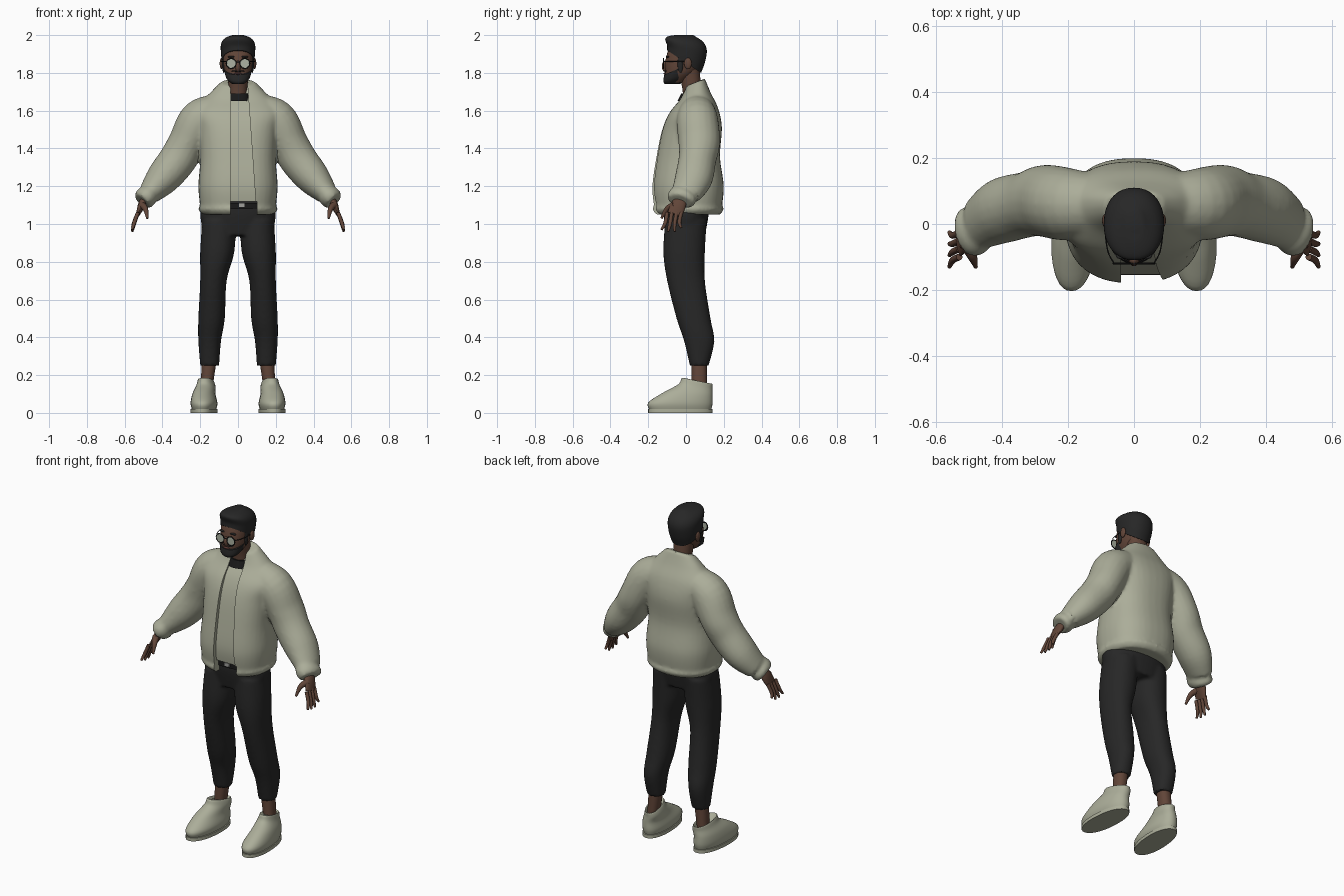
import bpy, bmesh, math
from mathutils import Vector

if "Cube" in bpy.data.objects:
    bpy.data.objects.remove(bpy.data.objects["Cube"])


def material(name, *rgb):
    m = bpy.data.materials.new(name)
    m.use_nodes = True
    m.diffuse_color = (*rgb, 1)
    bsdf = m.node_tree.nodes["Principled BSDF"]
    bsdf.inputs["Base Color"].default_value = (*rgb, 1)
    bsdf.inputs["Roughness"].default_value = .8
    return m


CLOTH = material("sage cloth", .41, .42, .32)
SKIN = material("brown skin", .12, .06, .04)
HAIR = material("black hair", .02, .02, .02)
CHARCOAL = material("charcoal trousers", .02, .02, .02)
LENS = material("pale lens", .42, .45, .37)
FRAME = material("dark frame", .01, .01, .01)
LIP = material("lip", .16, .06, .05)
METAL = material("buckle metal", .35, .35, .33)


def smooth_rows(rows, steps=5):
    """Pass a smooth spline through the given rows of numbers."""
    rows = [Vector(r) for r in rows]
    ends = [rows[0]] + rows + [rows[-1]]
    result = []
    for a, b, c, d in zip(ends, ends[1:], ends[2:], ends[3:]):
        for k in range(steps):
            t = k / steps
            bend = (a * 2 - b * 5 + c * 4 - d) * t + (b * 3 - a - c * 3 + d) * t * t
            result.append(b + (c - a + bend) * t / 2)
    return result + [rows[-1]]


def loft(name, rings, mat):
    """Closed surface through matching rings of points."""
    bm = bmesh.new()
    loops = [[bm.verts.new(p) for p in ring] for ring in rings]
    for low, high in zip(loops, loops[1:]):
        for i in range(len(low)):
            bm.faces.new((low[i - 1], low[i], high[i], high[i - 1]))
    bm.faces.new(loops[0])
    bm.faces.new(loops[-1])
    bmesh.ops.recalc_face_normals(bm, faces=bm.faces)
    mesh = bpy.data.meshes.new(name)
    bm.to_mesh(mesh)
    bm.free()
    mesh.materials.append(mat)
    ob = bpy.data.objects.new(name, mesh)
    bpy.context.collection.objects.link(ob)
    return ob


def angles(count):
    return [math.tau * i / count for i in range(count)]


def rounded(value, power):
    return math.copysign(abs(value) ** (2 / power), value)


def stack(name, rows, mat, side=1, tilt=(0, 0), shear=0, power=2.2):
    """Level rings from rows of z, centre x, centre y, half width, half depth.
    The tilt lifts the front of the first and last ring; shear turns the toe out."""
    rows = smooth_rows(rows)
    rings = []
    for i, (z, x, y, width, depth) in enumerate(rows):
        lift = tilt[0] + (tilt[1] - tilt[0]) * i / (len(rows) - 1)
        ring = []
        for a in angles(36):
            across, ahead = rounded(math.sin(a), power), rounded(math.cos(a), power)
            ring.append((side * (x + width * across + shear * ahead), y - depth * ahead, z + lift * ahead))
        rings.append(ring)
    return loft(name, rings, mat)


def tube(name, rows, mat, side=1):
    """Sweep an ellipse along rows of x, y, z, radius fore-and-aft, radius across."""
    rows = smooth_rows(rows)
    path = [Vector((side * r[0], r[1], r[2])) for r in rows]
    rings = []
    for i, row in enumerate(rows):
        along = (path[min(i + 1, len(path) - 1)] - path[max(i - 1, 0)]).normalized()
        guide = Vector((0, 0, 1)) if abs(along.y) > .9 else Vector((0, 1, 0))
        u = (guide - along * along.dot(guide)).normalized()
        v = along.cross(u)
        rings.append([path[i] + u * row[3] * math.cos(a) + v * row[4] * math.sin(a) for a in angles(20)])
    return loft(name, rings, mat)


def finish(ob, name, mat, scale=(1, 1, 1)):
    ob.name, ob.scale = name, scale
    ob.data.materials.append(mat)
    return ob


def ball(name, location, scale, mat):
    bpy.ops.mesh.primitive_uv_sphere_add(segments=24, ring_count=12, radius=1, location=location)
    return finish(bpy.context.object, name, mat, scale)


def box(name, location, scale, mat):
    bpy.ops.mesh.primitive_cube_add(size=1, location=location)
    return finish(bpy.context.object, name, mat, scale)


def apply_modifiers(obs):
    bpy.ops.object.select_all(action="DESELECT")
    for ob in obs:
        ob.select_set(True)
    bpy.context.view_layer.objects.active = obs[0]
    bpy.ops.object.convert(target="MESH")


def fuse(name, obs):
    """Merge overlapping solids into one soft garment."""
    apply_modifiers(obs)
    bpy.ops.object.join()
    ob = bpy.context.object
    ob.name = name
    remesh = ob.modifiers.new("remesh", "REMESH")
    remesh.mode, remesh.voxel_size = "VOXEL", .01
    soften = ob.modifiers.new("soften", "SMOOTH")
    soften.factor, soften.iterations = .5, 5
    return ob


# Jacket: body, waistband, puffy sleeves and cuffs
body = [(1.09, 0, .01, .2, .18), (1.2, 0, .01, .21, .19), (1.35, 0, .01, .2, .17), (1.5, 0, .03, .21, .16),
        (1.6, 0, .04, .23, .13), (1.68, 0, .05, .16, .08), (1.75, 0, .05, .09, .05)]
jacket_parts = [
    stack("jacket_body", body, CLOTH, tilt=(0, -.02), power=2.4),
    stack("waistband", [(1.05, 0, .01, .19, .17), (1.08, 0, .01, .21, .19), (1.11, 0, .01, .19, .17)], CLOTH)]
for side in (-1, 1):
    jacket_parts.append(tube("sleeve", [
        (.1, .06, 1.6, .09, .09), (.2, .06, 1.55, .11, .11), (.27, .07, 1.43, .11, .1),
        (.32, .06, 1.34, .1, .1), (.4, .04, 1.24, .1, .09), (.47, 0, 1.16, .08, .06)], CLOTH, side))
    jacket_parts.append(tube("cuff", [
        (.47, 0, 1.16, .07, .05), (.49, -.02, 1.14, .08, .06), (.51, -.03, 1.12, .07, .05)], CLOTH, side))
jacket = fuse("jacket", jacket_parts)

# Open front: a shallow cut leaves the shirt, a deep notch below shows the belt
right_edge, left_edge, inset = -.04, .06, .025
slices = []
for z, x, y, width, depth in smooth_rows(body + [(1.85, 0, .05, .09, .03)]):
    edge, back = left_edge + (1.6 - z) * .07, y - depth + inset
    slices.append([(right_edge, -.3, z), (edge, -.3, z), (edge, back, z), (right_edge, back, z)])
cutters = [loft("opening_cutter", slices, CLOTH),
           box("notch_cutter", (.03, -.2, 1.06), (.14, .2, .12), CLOTH)]
for cutter in cutters:
    cutter.hide_render = True
    cut = jacket.modifiers.new("opening", "BOOLEAN")
    cut.operation, cut.object, cut.solver = "DIFFERENCE", cutter, "EXACT"
apply_modifiers([jacket])
for cutter in cutters:
    bpy.data.objects.remove(cutter)

# Trousers with belt and buckle
trouser_parts = [stack("hips", [(1.14, 0, 0, .17, .12), (1.05, 0, 0, .2, .12), (.94, 0, 0, .18, .1)], CHARCOAL)]
for side in (-1, 1):
    trouser_parts.append(stack("leg", [
        (1.02, .1, 0, .09, .11), (.85, .11, -.01, .09, .11), (.7, .13, 0, .07, .1),
        (.5, .14, .04, .07, .09), (.38, .15, .07, .06, .08), (.25, .15, .07, .05, .05)], CHARCOAL, side))
fuse("trousers", trouser_parts)
stack("belt", [(1.08, 0, 0, .19, .13), (1.11, 0, 0, .19, .13)], FRAME)
box("belt_buckle", (.02, -.13, 1.1), (.03, .01, .02), METAL)

# Head, neck and shirt collar
stack("neck", [(1.6, 0, .04, .05, .05), (1.72, 0, .03, .05, .05), (1.84, 0, .01, .06, .06)], SKIN)
stack("shirt_collar", [(1.65, 0, .03, .07, .075), (1.69, 0, .03, .06, .055)], FRAME)
stack("head", [(1.75, 0, -.06, .04, .05), (1.8, 0, -.03, .07, .08), (1.86, 0, -.01, .08, .1),
               (1.93, 0, 0, .08, .09), (1.98, 0, 0, .05, .06)], SKIN)
stack("hair", [(1.86, 0, -.01, .085, .09), (1.9, 0, 0, .09, .1), (1.95, 0, 0, .09, .11),
               (1.98, 0, 0, .07, .09), (2, 0, 0, .03, .04)], HAIR, tilt=(.06, 0))
stack("beard", [(1.74, 0, -.07, .03, .04), (1.77, 0, -.06, .06, .06), (1.82, 0, -.045, .075, .07)],
      HAIR, tilt=(0, -.03))
ball("nose", (0, -.11, 1.835), (.015, .018, .03), SKIN)
ball("lips", (0, -.11, 1.797), (.02, .01, .005), LIP)
ball("moustache", (0, -.1, 1.81), (.035, .015, .006), HAIR)
ball("glasses_bridge", (0, -.12, 1.857), (.012, .003, .003), FRAME)

# Paired parts
for side, label in ((-1, "right_"), (1, "left_")):
    # Face details and round glasses
    ball(label + "ear", (side * .087, .01, 1.85), (.01, .02, .03), SKIN)
    ball(label + "sideburn", (side * .076, -.03, 1.85), (.008, .015, .05), HAIR)
    ball(label + "brow", (side * .035, -.097, 1.885), (.02, .01, .005), HAIR)
    place = dict(location=(side * .036, -.12, 1.85), rotation=(math.pi / 2, 0, 0))
    bpy.ops.mesh.primitive_torus_add(major_radius=.026, minor_radius=.003, minor_segments=8, **place)
    finish(bpy.context.object, label + "glasses_rim", FRAME)
    bpy.ops.mesh.primitive_cylinder_add(radius=.025, depth=.002, **place)
    finish(bpy.context.object, label + "lens", LENS)
    thin = (.002, .002)
    tube(label + "glasses_temple", [(.06, -.12, 1.86, *thin), (.08, -.08, 1.86, *thin),
                                    (.09, 0, 1.86, *thin)], FRAME, side)

    # Hand
    tube(label + "palm", [(.49, -.02, 1.14, .03, .02), (.51, -.04, 1.1, .04, .02),
                          (.53, -.06, 1.05, .04, .01)], SKIN, side)
    for i, length in enumerate((.07, .08, .08, .06)):
        y, tip = -.1 + .025 * i, 1.04 - length
        tube(label + "finger", [(.53, y, 1.06, .01, .01), (.55, y - .01, tip + length / 2, .01, .01),
                                (.56, y - .03 + .01 * i, tip, .006, .006)], SKIN, side)
    tube(label + "thumb", [(.51, -.06, 1.1, .02, .02), (.49, -.1, 1.08, .014, .014),
                           (.48, -.13, 1.03, .006, .006)], SKIN, side)

    # Ankle and shoe
    stack(label + "ankle", [(.1, .17, .07, .03, .04), (.3, .15, .07, .04, .04)], SKIN, side)
    stack(label + "sole", [(0, .18, -.03, .07, .17), (.02, .18, -.03, .07, .17)], CLOTH, side, shear=.01)
    stack(label + "shoe", [
        (.01, .18, -.03, .06, .16), (.05, .18, -.03, .07, .17), (.1, .18, .01, .06, .13),
        (.14, .17, .05, .05, .09), (.17, .17, .06, .04, .08), (.15, .17, .07, .03, .05)],
        CLOTH, side, (0, .02), .01)

# Shade smooth but keep hard edges
apply_modifiers([ob for ob in bpy.context.scene.objects if ob.type == "MESH"])
bpy.ops.object.shade_smooth_by_angle(angle=math.radians(40))
